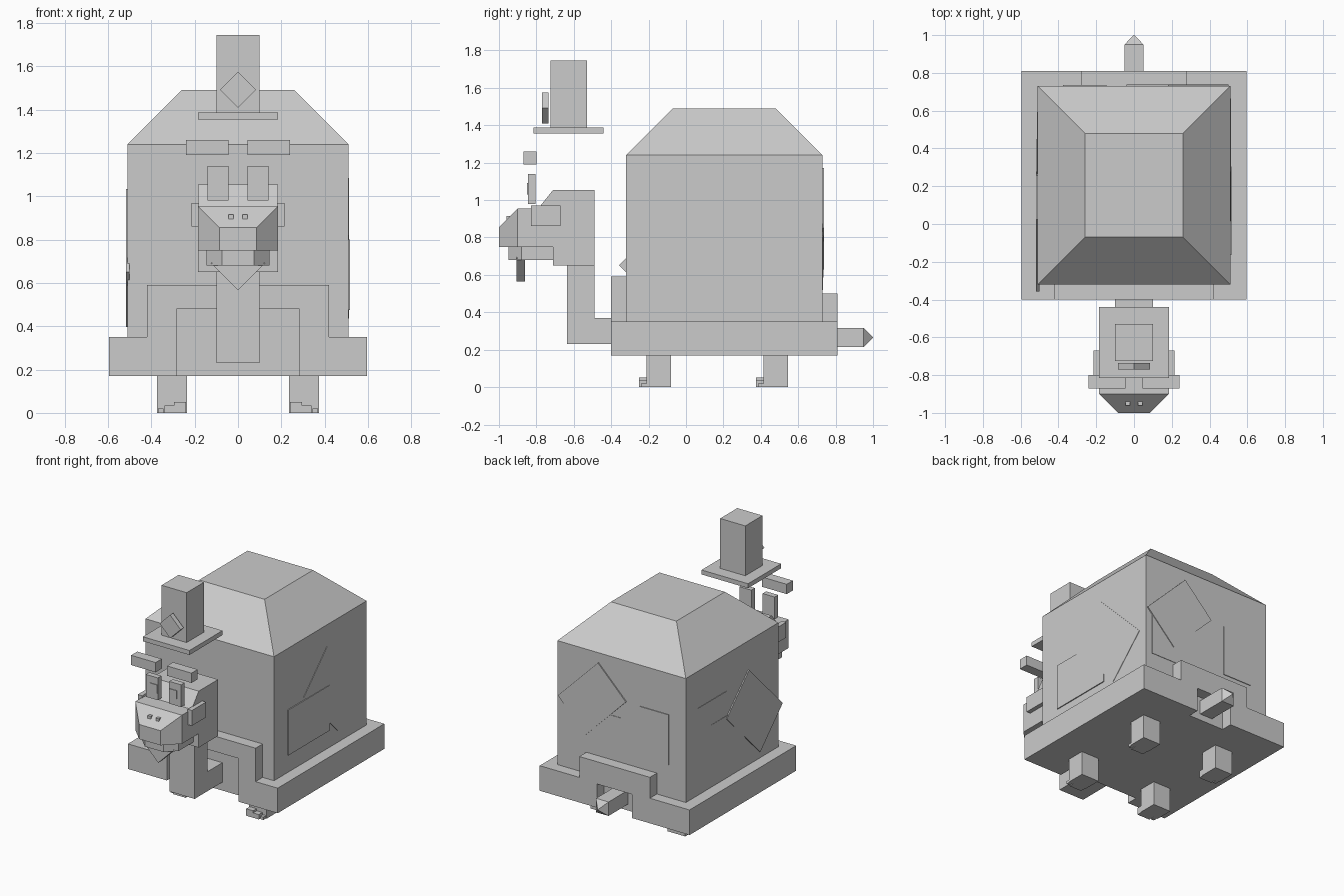
import bpy, bmesh, math
from mathutils import Matrix, Vector

old = bpy.data.objects.get("Cube")
if old:
    bpy.data.objects.remove(old, do_unlink=True)

grey = bpy.data.materials.new("plain_grey")
grey.use_nodes = True
COLOUR = (0.6, 0.6, 0.6, 1)
grey.diffuse_color = COLOUR
grey.node_tree.nodes["Principled BSDF"].inputs["Base Color"].default_value = COLOUR


def finish(name, bm):
    bmesh.ops.recalc_face_normals(bm, faces=bm.faces[:])
    mesh = bpy.data.meshes.new(name)
    bm.to_mesh(mesh)
    bm.free()
    mesh.materials.append(grey)
    obj = bpy.data.objects.new(name, mesh)
    bpy.context.collection.objects.link(obj)
    return obj


def box(name, x, y, z, turn=None):
    """Box from (low, high) ranges, optionally turned (angle, axis) about its centre."""
    bm = bmesh.new()
    size = [b - a for a, b in (x, y, z)]
    centre = Vector([(a + b) / 2 for a, b in (x, y, z)])
    spin = Matrix.Rotation(math.radians(turn[0]), 4, turn[1]) if turn else Matrix()
    bmesh.ops.create_cube(bm, size=1, matrix=Matrix.Translation(centre) @ spin @ Matrix.Diagonal((*size, 1)))
    return finish(name, bm)


def pair(name, x, y, z):
    """The same box on both sides."""
    box("left_" + name, x, y, z)
    box("right_" + name, (-x[1], -x[0]), y, z)


def loft(name, first, second):
    """Solid between two outlines with the same number of points."""
    bm = bmesh.new()
    a = [bm.verts.new(p) for p in first]
    b = [bm.verts.new(p) for p in second]
    bm.faces.new(a)
    bm.faces.new(b)
    for i in range(len(a)):
        j = (i + 1) % len(a)
        bm.faces.new((a[i], a[j], b[j], b[i]))
    return finish(name, bm)


def level(x, y0, y1, z):
    return [(-x, y0, z), (x, y0, z), (x, y1, z), (-x, y1, z)]


def upright(x, y, z0, z1):
    return [(-x, y, z0), (x, y, z0), (x, y, z1), (-x, y, z1)]


def arch(name, half, y0, y1):
    """Symmetrical rim piece from the right half of its front outline."""
    outline = half + [(-x, z) for x, z in reversed(half)]
    loft(name, [(x, y0, z) for x, z in outline], [(x, y1, z) for x, z in outline])


# Shell and the rim around it
box("shell_walls", (-0.51, 0.51), (-0.32, 0.73), (0.35, 1.24))
loft("shell_roof", level(0.51, -0.32, 0.73, 1.24), level(0.26, -0.07, 0.48, 1.49))
box("body_slab", (-0.595, 0.595), (-0.32, 0.73), (0.17, 0.35))
arch("front_rim", [(0.285, 0.48), (0.285, 0.17), (0.595, 0.17), (0.595, 0.35),
                   (0.42, 0.35), (0.42, 0.59)], -0.40, -0.32)
arch("back_rim", [(0.14, 0.34), (0.14, 0.17), (0.595, 0.17), (0.595, 0.35),
                  (0.28, 0.35), (0.28, 0.50)], 0.73, 0.81)

# Thin patches on the shell
box("right_patch_square", (0.50, 0.517), (-0.165, 0.305), (0.475, 0.80))
box("right_patch_tilted", (0.50, 0.513), (0.067, 0.613), (0.573, 0.947), (-45, 'X'))
box("left_patch_tall", (-0.513, -0.50), (0.264, 0.594), (0.49, 0.975))
box("left_patch_square", (-0.515, -0.50), (0.06, 0.45), (0.53, 0.80))
box("left_patch_tilted", (-0.518, -0.50), (-0.31, 0.23), (0.535, 0.895), (45, 'X'))
box("back_patch_square", (0.004, 0.46), (0.72, 0.733), (0.52, 0.82))
box("back_patch_tall", (-0.375, -0.146), (0.72, 0.735), (0.585, 0.945))
box("back_patch_tilted", (0.006, 0.456), (0.72, 0.738), (0.743, 1.057), (45, 'Y'))

# Legs with three stepped toes each
for end, y in (("front", -0.21), ("back", 0.415)):
    pair(end + "_leg", (0.235, 0.375), (y, y + 0.13), (0, 0.18))
    pair(end + "_big_toe", (0.24, 0.295), (y - 0.04, y), (0, 0.05))
    pair(end + "_middle_toe", (0.295, 0.34), (y - 0.04, y), (0, 0.035))
    pair(end + "_small_toe", (0.345, 0.37), (y - 0.03, y), (0, 0.02))

# Tail with a pointed end
box("tail", (-0.05, 0.05), (0.73, 0.95), (0.215, 0.315))
loft("tail_tip", upright(0.05, 0.95, 0.215, 0.315), upright(0.002, 1.0, 0.263, 0.267))

# Neck and head
box("neck_base", (-0.10, 0.10), (-0.49, -0.31), (0.23, 0.37))
box("neck", (-0.10, 0.10), (-0.635, -0.49), (0.23, 0.65))
side = [(-0.49, 0.65), (-0.71, 0.65), (-0.71, 0.75), (-0.90, 0.75),
        (-0.90, 0.955), (-0.79, 0.955), (-0.71, 1.055), (-0.49, 1.055)]
loft("head", [(-0.185, y, z) for y, z in side], [(0.185, y, z) for y, z in side])
loft("snout", upright(0.185, -0.90, 0.75, 0.955), upright(0.085, -1.0, 0.75, 0.855))
jaw = [(-0.145, -0.71), (-0.145, -0.88), (-0.075, -0.95),
       (0.075, -0.95), (0.145, -0.88), (0.145, -0.71)]
loft("lower_jaw", [(x, y, 0.68) for x, y in jaw], [(x, y, 0.75) for x, y in jaw])
box("chin_beard", (-0.088, 0.088), (-0.905, -0.86), (0.602, 0.778), (45, 'Y'))
pair("cheek", (0.18, 0.215), (-0.83, -0.67), (0.86, 0.97))
pair("nostril", (0.02, 0.045), (-0.961, -0.93), (0.895, 0.915))

# Floating eyes, pupils and brows
pair("eye", (0.045, 0.14), (-0.845, -0.805), (0.98, 1.14))
pair("pupil", (0.047, 0.107), (-0.85, -0.84), (1.03, 1.09))
pair("eyebrow", (0.045, 0.24), (-0.87, -0.80), (1.19, 1.26))

# Top hat with a diamond badge
box("hat_brim", (-0.185, 0.185), (-0.815, -0.44), (1.355, 1.387))
box("hat_crown", (-0.10, 0.10), (-0.725, -0.53), (1.385, 1.745))
box("hat_badge", (-0.059, 0.059), (-0.77, -0.735), (1.433, 1.551), (45, 'Y'))
